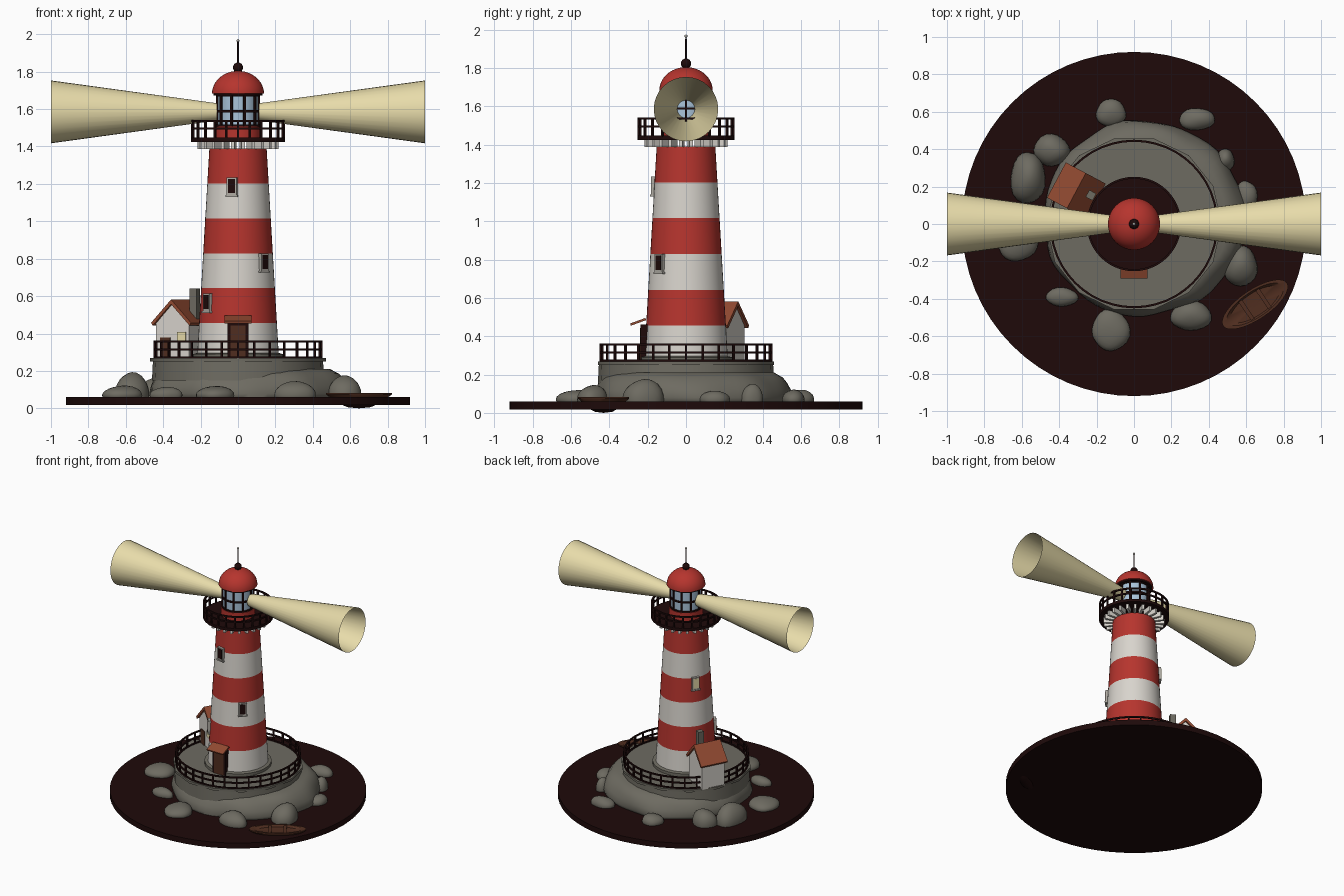
import bpy, bmesh, math, random
from mathutils import Matrix, Vector

if "Cube" in bpy.data.objects:
    bpy.data.objects.remove(bpy.data.objects["Cube"])
random.seed(4)
TAU = math.tau

def mat(name, r, g, b):
    m = bpy.data.materials.new(name)
    m.diffuse_color = (r, g, b, 1)
    m.use_nodes = True
    m.node_tree.nodes["Principled BSDF"].inputs["Base Color"].default_value = m.diffuse_color
    return m

RED = mat("red paint", .47, .035, .027)
WHITE = mat("white paint", .69, .66, .61)
DARK = mat("dark iron", .013, .003, .003)
STONE = mat("rock grey", .155, .147, .120)
FRAME = mat("light stone", .42, .40, .36)
ROOF = mat("terracotta", .29, .070, .032)
WOOD = mat("brown wood", .080, .027, .014)
GLASS = mat("lantern glass", .40, .55, .70)
LIGHT = mat("pale light", .80, .71, .40)

def finish(name, bm, mats, matrix=None, rule=None, angle=35):
    if matrix:
        bm.transform(matrix)
    bmesh.ops.recalc_face_normals(bm, faces=bm.faces)
    if rule:
        for f in bm.faces:
            f.material_index = rule(f.calc_center_median())
    me = bpy.data.meshes.new(name)
    bm.to_mesh(me)
    bm.free()
    for m in mats:
        me.materials.append(m)
    me.shade_smooth()
    me.set_sharp_from_angle(angle=math.radians(angle))
    ob = bpy.data.objects.new(name, me)
    bpy.context.collection.objects.link(ob)
    return ob

def lathe_bm(profile, n=48, wobble=None):
    """Spin (radius, z) points round z; zero radius closes to a point."""
    bm, rings = bmesh.new(), []
    for r, z in profile:
        if r == 0:
            rings.append([bm.verts.new((0, 0, z))] * n)
        else:
            ring = []
            for i in range(n):
                a = TAU * i / n
                k = r * (wobble(a, z) if wobble else 1)
                ring.append(bm.verts.new((k * math.cos(a), k * math.sin(a), z)))
            rings.append(ring)
    for a, b in zip(rings, rings[1:]):
        for i in range(n):
            j = (i + 1) % n
            bm.faces.new(list(dict.fromkeys((a[i], a[j], b[j], b[i]))))
    return bm

def lathe(name, profile, m, n=48, matrix=None, wobble=None, angle=35):
    return finish(name, lathe_bm(profile, n, wobble), [m], matrix, angle=angle)

def add_box(bm, c, s, M=Matrix()):
    bmesh.ops.create_cube(bm, size=1, matrix=M @ Matrix.Translation(c) @ Matrix.Diagonal((*s, 1)))

def box(name, c, s, m, M=Matrix()):
    bm = bmesh.new()
    add_box(bm, c, s, M)
    return finish(name, bm, [m])

def add_ring(bm, r, z, t, n=48):
    """Square-section hoop."""
    rows = [[bm.verts.new(((r + dr) * math.cos(TAU * i / n), (r + dr) * math.sin(TAU * i / n), z + dz))
             for i in range(n)] for dr, dz in ((-t, -t), (t, -t), (t, t), (-t, t))]
    for k in range(4):
        a, b = rows[k], rows[(k + 1) % 4]
        for i in range(n):
            j = (i + 1) % n
            bm.faces.new((a[i], a[j], b[j], b[i]))

def cage(name, r, z0, z1, posts, hoops, t, m=DARK):
    """Ring of upright posts with hoops: railings and lantern frame."""
    bm = bmesh.new()
    for i in range(posts):
        add_box(bm, (r, 0, (z0 + z1) / 2), (2 * t, 2 * t, z1 - z0), Matrix.Rotation(TAU * i / posts, 4, 'Z'))
    for z in hoops:
        add_ring(bm, r, z, t)
    return finish(name, bm, [m])

def prism(name, pts, y0, y1, m, M):
    bm = bmesh.new()
    f = bm.faces.new([bm.verts.new((x, y0, z)) for x, z in pts])
    ex = bmesh.ops.extrude_face_region(bm, geom=[f])["geom"]
    bmesh.ops.translate(bm, vec=(0, y1 - y0, 0), verts=[v for v in ex if isinstance(v, bmesh.types.BMVert)])
    return finish(name, bm, [m], M)

# sea disc, rock mound and plinth
lathe("sea_disc", [(0, .017), (.92, .017), (.92, .06), (0, .06)], DARK, 64)
lumps = lambda a, z: 1 + .012 * math.sin(3 * a + 1 + 9 * z) + .012 * math.sin(7 * a + 20 * z) + .007 * math.sin(11 * a)
lathe("rock_mound", [(0, .045), (.53, .045), (.54, .08), (.53, .12), (.51, .155), (.485, .185), (.44, .21), (0, .22)],
      STONE, 64, Matrix.Translation((.055, .03, 0)) @ Matrix.Diagonal((1, .965, 1, 1)), lumps, 80)
lathe("plinth", [(0, .15), (.46, .15), (.455, .25), (0, .25)], STONE, 24)
lathe("plinth_rim", [(0, .25), (.47, .25), (.47, .268), (0, .268)], STONE, 14)

# loose rocks: x, y, radius x, radius y, top height
for i, (x, y, rx, ry, top) in enumerate([
        (-.123, .594, .08, .075, .12), (.337, .56, .097, .06, .12), (-.44, .395, .095, .085, .165),
        (-.567, .246, .095, .14, .19), (-.62, -.09, .11, .11, .12), (-.385, -.39, .085, .05, .115),
        (-.123, -.567, .1, .11, .12), (.305, -.49, .11, .08, .145), (.57, -.225, .09, .11, .175),
        (.487, .342, .05, .06, .15), (.6, .15, .06, .08, .115)]):
    bm = bmesh.new()
    bmesh.ops.create_icosphere(bm, subdivisions=3, radius=1)
    p = random.uniform(0, 6)
    for v in bm.verts:
        c = v.co * (1 + .06 * math.sin(3 * v.co.x + p) * math.cos(3 * v.co.y - p))
        v.co = (x + c.x * rx, y + c.y * ry, max(.045, .07 + c.z * (top - .07)))
    finish(f"rock_{i + 1}", bm, [STONE], angle=60)

# terrace railing
cage("terrace_railing", .445, .262, .36, 32, (.272, .315, .357), .0055)

# striped tower
Z0, BAND = .268, .187
tower_r = lambda z: .219 - .066 * (z - Z0) / (6 * BAND)
zs = [Z0 + BAND * i for i in range(7)]
finish("tower", lathe_bm([(0, Z0)] + [(tower_r(z), z) for z in zs] + [(0, zs[-1])]), [WHITE, RED],
       rule=lambda c: min(5, max(0, int((c.z - Z0) / BAND))) % 2)
lathe("tower_foot", [(.2, .262), (.24, .262), (.24, .29), (.21, .298)], STONE)

# tower windows: angle, height, pane
for i, (deg, z, pane) in enumerate([(218, .565, DARK), (315, .78, DARK), (147, .975, LIGHT), (259, 1.185, DARK)]):
    M = Matrix.Rotation(math.radians(deg), 4, 'Z')
    r = tower_r(z)
    bm = bmesh.new()
    add_box(bm, (r, 0, z), (.03, .056, .098), M)
    add_box(bm, (r + .002, 0, z - .05), (.034, .066, .01), M)
    finish(f"window_frame_{i + 1}", bm, [FRAME])
    box(f"window_pane_{i + 1}", (r + .0145, 0, z + .003), (.006, .04, .076), pane, M)

# entrance
box("door_frame", (0, -.215, .363), (.112, .045, .195), DARK)
box("door", (0, -.237, .355), (.082, .008, .175), WOOD)
box("door_canopy", (0, 0, 0), (.142, .085, .012), ROOF,
    Matrix.Translation((0, -.25, .475)) @ Matrix.Rotation(math.radians(20), 4, 'X'))

# gallery: corbels, deck, railing
bm = bmesh.new()
for i in range(24):
    add_box(bm, (.178, 0, 1.408), (.08, .018, .042), Matrix.Rotation(TAU * (i + .5) / 24, 4, 'Z'))
finish("gallery_corbels", bm, [WHITE])
lathe("gallery_deck", [(0, 1.425), (.252, 1.425), (.252, 1.447), (0, 1.447)], DARK)
cage("gallery_railing", .247, 1.44, 1.54, 24, (1.495, 1.536), .0055)

# lantern room
lathe("lantern_base", [(0, 1.445), (.122, 1.445), (.122, 1.508), (0, 1.508)], RED)
lathe("lantern_glass", [(0, 1.505), (.108, 1.505), (.108, 1.68), (0, 1.68)], GLASS)
cage("lantern_frame", .112, 1.505, 1.68, 10, (1.512, 1.588, 1.672), .006)
lathe("lantern_cornice", [(0, 1.672), (.13, 1.672), (.13, 1.685), (0, 1.685)], DARK)

# dome, finial and spire
dome = [(.139 * math.cos(a), 1.682 + .122 * math.sin(a)) for a in [math.pi / 2 * i / 12 for i in range(12)]]
lathe("dome", [(0, 1.68)] + dome + [(0, 1.804)], RED)
ball = lambda r, z: [(0, z - r)] + [(r * math.sin(t), z - r * math.cos(t)) for t in [math.pi * i / 10 for i in range(1, 10)]] + [(0, z + r)]
lathe("finial_ball", ball(.027, 1.822), DARK, 24, angle=60)
lathe("spire", [(0, 1.83), (.005, 1.83), (.004, 1.965), (0, 1.965)], DARK, 10)
lathe("spire_tip", ball(.008, 1.966), FRAME, 12, angle=60)

# two hollow light beams
for s, name in ((1, "beam_right"), (-1, "beam_left")):
    lathe(name, [(.046, .112), (.168, 1)], LIGHT, 32,
          Matrix.Translation((0, 0, 1.585)) @ Matrix.Rotation(s * math.pi / 2, 4, 'Y'))

# keeper's house, local x pointing outwards and local y to the front gable
H = Matrix.Translation((-.308, .178, 0)) @ Matrix.Rotation(math.radians(152), 4, 'Z')
prism("house_walls", [(-.1, .262), (.1, .262), (.1, .452), (0, .56), (-.1, .452)], -.092, .092, WHITE, H)
prism("house_roof", [(0, .582), (.121, .457), (.111, .443), (0, .557), (-.111, .443), (-.121, .457)],
      -.107, .107, ROOF, H)
box("house_door", (.04, .094, .322), (.06, .008, .115), WOOD, H)
box("house_window", (-.058, .096, .383), (.05, .009, .048), LIGHT, H)
box("house_chimney", (-.08, -.015, .54), (.042, .042, .2), STONE, H)

# rowing boat: dark below the waterline, brown rim and inside
B = Matrix.Translation((.647, -.43, 0)) @ Matrix.Rotation(math.radians(34), 4, 'Z')
S = B @ Matrix.Diagonal((.206, .08, 1, 1))
hull = lathe_bm([(0, 0), (.35, .006), (.6, .025), (.85, .056), (1, .074), (1, .083), (.86, .083), (.74, .068), (0, .064)], 32)
finish("boat_hull", hull, [WOOD, DARK], S, lambda c: int(c.z < .06))
bm = bmesh.new()
for x, w in ((-.055, .118), (.055, .118)):
    add_box(bm, (x, 0, .077), (.022, w, .008))
finish("boat_benches", bm, [WOOD], B)
